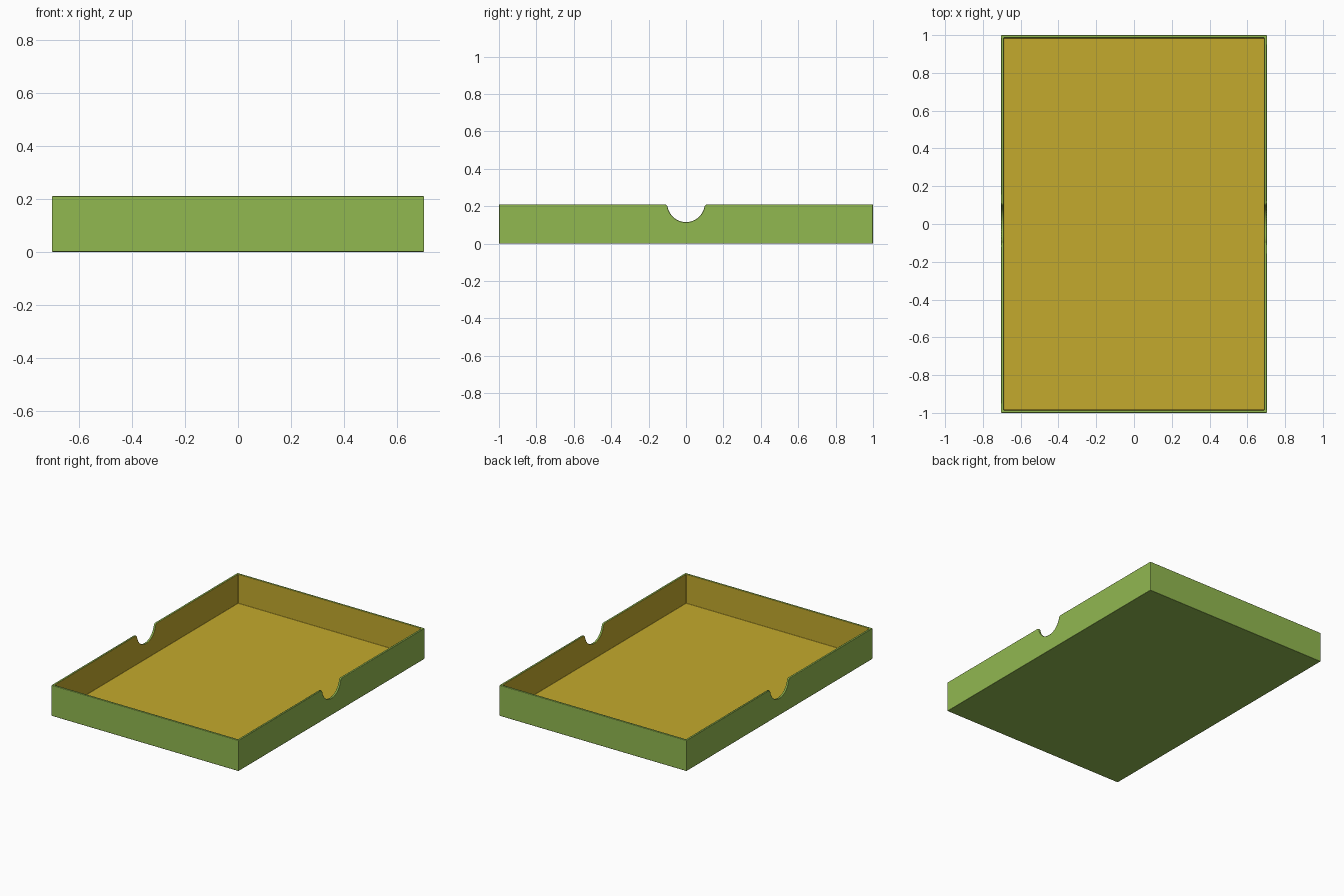
import bpy, bmesh
from math import cos, sin, pi, radians

cube = bpy.data.objects.get("Cube")
if cube:
    bpy.data.objects.remove(cube, do_unlink=True)

HALF_X, HALF_Y, HEIGHT = 0.704, 1.0, 0.21
WALL, FLOOR = 0.015, 0.012
NOTCH_R, NOTCH_Z, STEPS = 0.1, 0.215, 20


def srgb(r, g, b):
    def lin(c):
        c /= 255
        return c / 12.92 if c <= 0.04045 else ((c + 0.055) / 1.055) ** 2.4
    return (lin(r), lin(g), lin(b), 1.0)


def make_material(name, color):
    mat = bpy.data.materials.new(name)
    mat.diffuse_color = color
    mat.use_nodes = True
    for node in mat.node_tree.nodes:
        if node.type == 'BSDF_PRINCIPLED':
            node.inputs["Base Color"].default_value = color
    return mat


# Finger notch profile (y, z), from -y to +y, with softened lips
lip = [(0.111, HEIGHT), (0.1055, 0.2075), (0.1015, 0.2035)]
start = radians(9)
arc = []
for i in range(STEPS + 1):
    a = pi + start + (pi - 2 * start) * i / STEPS
    arc.append((NOTCH_R * cos(a), NOTCH_Z + NOTCH_R * sin(a)))
notch = [(-y, z) for y, z in lip] + arc + lip[::-1]


def shell(bm, inset, base):
    """Bottom corners and notched rim loop, counter-clockwise from above."""
    x, y = HALF_X - inset, HALF_Y - inset
    corners = [(-x, -y), (x, -y), (x, y), (-x, y)]
    bottom = [bm.verts.new((cx, cy, base)) for cx, cy in corners]
    top = [bm.verts.new((cx, cy, HEIGHT)) for cx, cy in corners]
    right = [bm.verts.new((x, ny, nz)) for ny, nz in notch]
    left = [bm.verts.new((-x, ny, nz)) for ny, nz in reversed(notch)]
    sides = [[top[0], top[1]], [top[1], *right, top[2]],
             [top[2], top[3]], [top[3], *left, top[0]]]
    return bottom, sides


# Tray: outer shell, inner shell and the rim joining them
bm = bmesh.new()
outer_bottom, outer_sides = shell(bm, 0, 0)
inner_bottom, inner_sides = shell(bm, WALL, FLOOR)
bm.faces.new(outer_bottom[::-1])
bm.faces.new(inner_bottom).material_index = 1
for i in range(4):
    j = (i + 1) % 4
    bm.faces.new([outer_bottom[i], outer_bottom[j], *outer_sides[i][::-1]])
    bm.faces.new([inner_bottom[j], inner_bottom[i], *inner_sides[i]]).material_index = 1
    out, inn = outer_sides[i], inner_sides[i]
    for k in range(len(out) - 1):
        bm.faces.new([out[k], out[k + 1], inn[k + 1], inn[k]])
for face in bm.faces:
    face.smooth = True

mesh = bpy.data.meshes.new("tray")
bm.to_mesh(mesh)
bm.free()
tray = bpy.data.objects.new("tray", mesh)
bpy.context.collection.objects.link(tray)
mesh.materials.append(make_material("green outside", srgb(145, 184, 80)))
mesh.materials.append(make_material("ochre lining", srgb(196, 170, 45)))

# Slightly softened edges
bevel = tray.modifiers.new("soft edges", 'BEVEL')
bevel.width = 0.004
bevel.segments = 2
bevel.limit_method = 'ANGLE'
bevel.angle_limit = radians(45)
bevel.use_clamp_overlap = False
bevel.harden_normals = True
